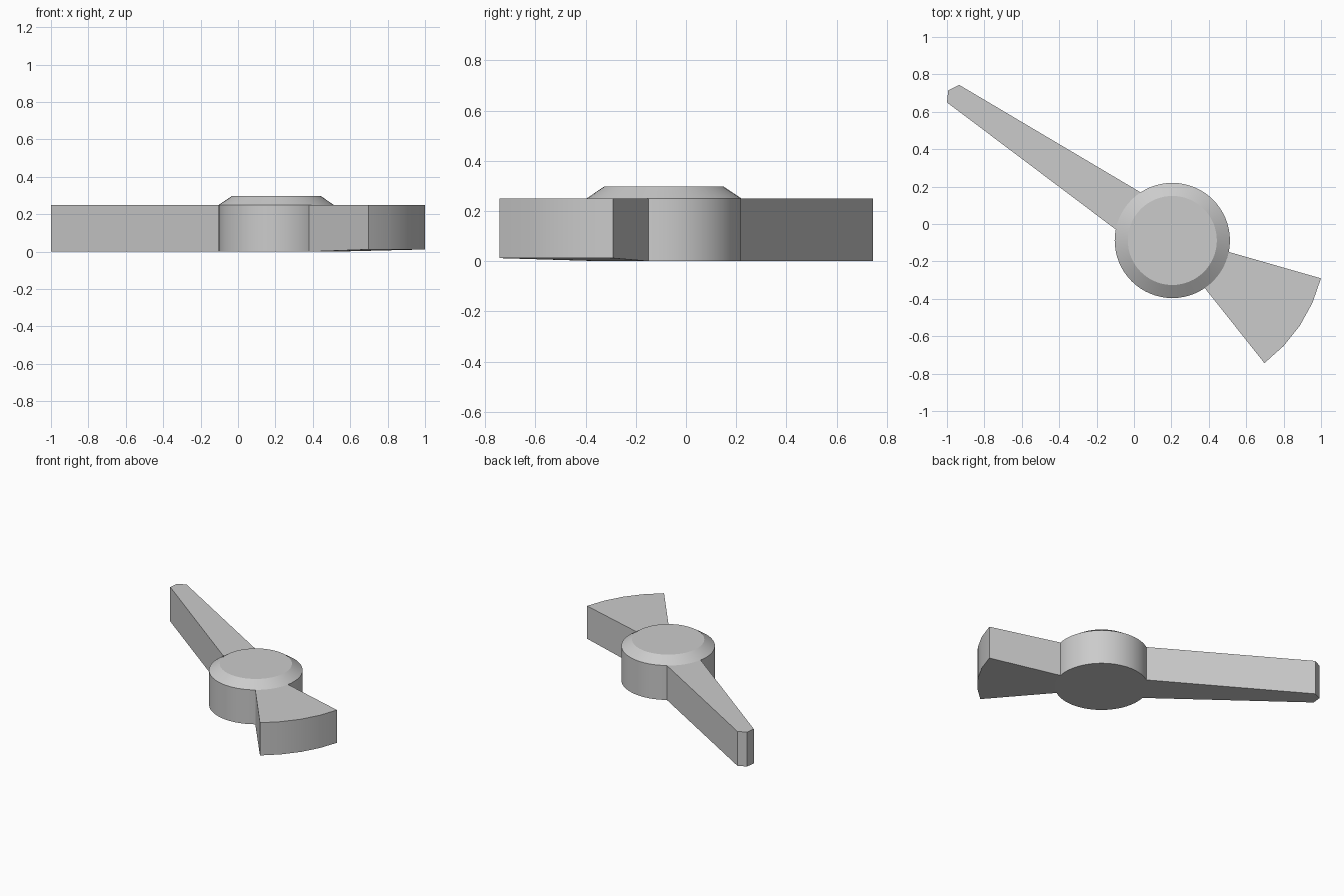
import bpy, bmesh
from math import sin, cos, radians, pi

if "Cube" in bpy.data.objects:
    bpy.data.objects.remove(bpy.data.objects["Cube"])

CX, CY, R = 0.205, -0.088, 0.308
TOP = 0.25


def arc(radius, a0, a1, n):
    """Points on an arc around the hub centre, angles in degrees."""
    angles = [radians(a0 + (a1 - a0) * i / n) for i in range(n + 1)]
    return [(CX + radius * cos(a), CY + radius * sin(a)) for a in angles]


def finish(name, bm):
    bmesh.ops.recalc_face_normals(bm, faces=bm.faces)
    mesh = bpy.data.meshes.new(name)
    bm.to_mesh(mesh)
    bm.free()
    obj = bpy.data.objects.new(name, mesh)
    bpy.context.collection.objects.link(obj)
    bpy.ops.object.select_all(action='DESELECT')
    obj.select_set(True)
    bpy.context.view_layer.objects.active = obj
    bpy.ops.object.shade_smooth_by_angle(angle=radians(30))


def loft(name, rings):
    """Skin stacked rings of (x, y, z) points and cap both ends."""
    bm = bmesh.new()
    loops = [[bm.verts.new(p) for p in ring] for ring in rings]
    n = len(loops[0])
    for a, b in zip(loops, loops[1:]):
        for i in range(n):
            j = (i + 1) % n
            bm.faces.new((a[i], a[j], b[j], b[i]))
    bm.faces.new(loops[0])
    bm.faces.new(loops[-1])
    finish(name, bm)


# Round hub with a chamfered cap
profile = [(R, 0), (R, TOP), (0.238, 0.297)]
loft("hub", [[(x, y, z) for x, y in arc(r, 0, 360, 64)[:-1]] for r, z in profile])

# Long tapered pointer, its inner end following the hub wall
pointer = arc(R, 123.4, 169, 8) + [(-1.0, 0.65), (-0.993, 0.715), (-0.935, 0.744)]
loft("pointer", [[(x, y, z) for x, y in pointer] for z in (0, TOP)])

# Short fan-shaped tail, underside rising slightly towards the rim
inner = arc(R, -11.5, -55.7, 8)
outer = arc(0.82, -53.1, -14.3, 4)
bottom = [(x, y, 0) for x, y in inner] + [(x, y, 0.012) for x, y in outer]
loft("tail", [bottom, [(x, y, TOP) for x, y in inner + outer]])
